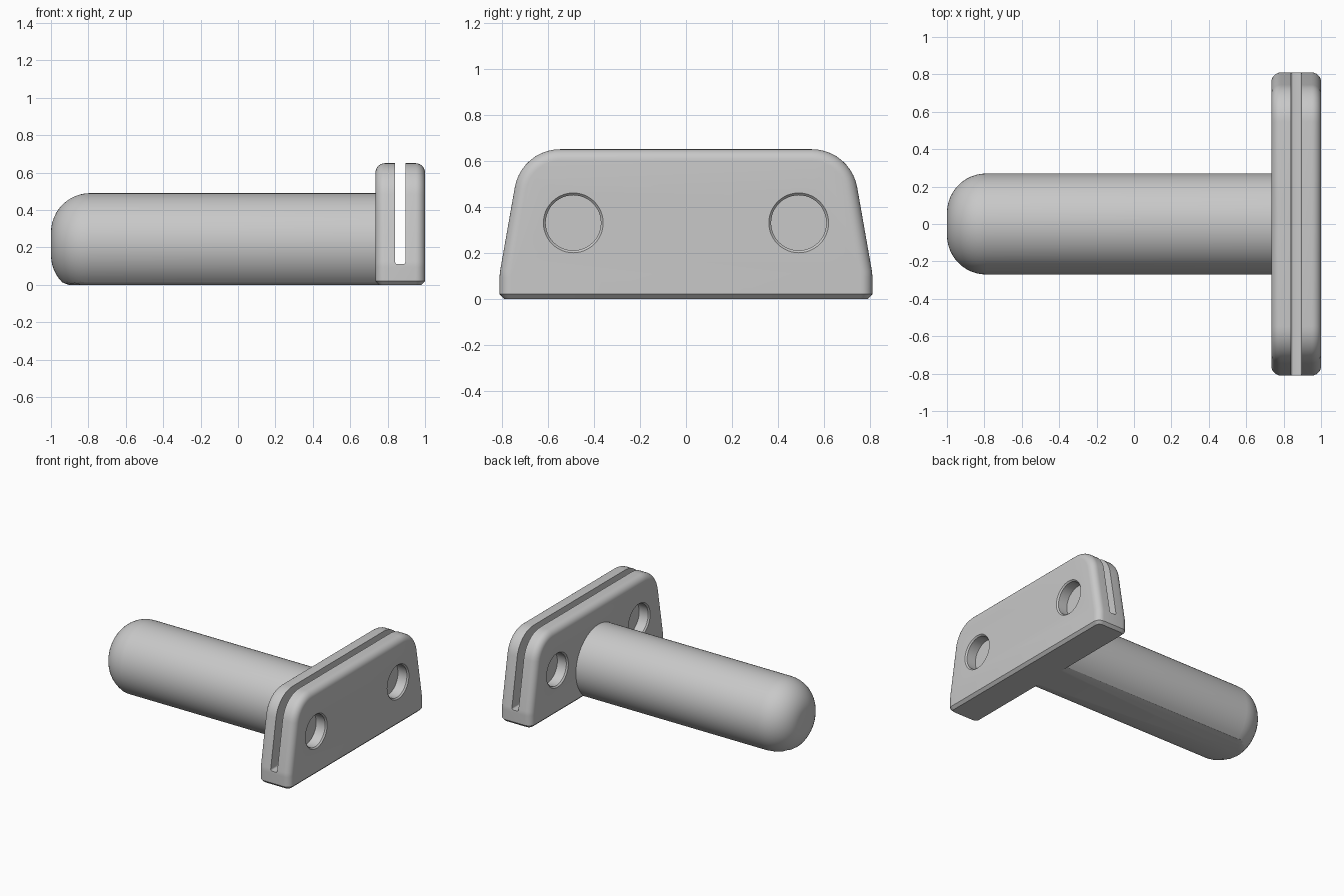
import bpy, bmesh, math
from mathutils import Vector

cube = bpy.data.objects.get("Cube")
if cube:
    bpy.data.objects.remove(cube, do_unlink=True)

grey = bpy.data.materials.new("light grey")
grey.use_nodes = True
grey.diffuse_color = (0.58, 0.58, 0.58, 1)
grey.node_tree.nodes["Principled BSDF"].inputs["Base Color"].default_value = grey.diffuse_color


def make_object(name, bm):
    bmesh.ops.recalc_face_normals(bm, faces=bm.faces)
    mesh = bpy.data.meshes.new(name)
    bm.to_mesh(mesh)
    bm.free()
    mesh.materials.append(grey)
    obj = bpy.data.objects.new(name, mesh)
    bpy.context.collection.objects.link(obj)
    return obj


def activate(obj):
    bpy.ops.object.select_all(action="DESELECT")
    obj.select_set(True)
    bpy.context.view_layer.objects.active = obj


def fillet(a, corner, b, radius, steps=10):
    """Points of an arc rounding the corner between a and b."""
    u, v = (a - corner).normalized(), (b - corner).normalized()
    half = u.angle(v) / 2
    centre = corner + (u + v).normalized() * radius / math.sin(half)
    tangent = radius / math.tan(half)
    start = (corner + u * tangent - centre).normalized()
    end = (corner + v * tangent - centre).normalized()
    return [centre + radius * start.slerp(end, i / steps) for i in range(steps + 1)]


def flatten_base(bm, chamfer):
    """Cut the part flat at z = 0 and chamfer the new rim."""
    geom = bm.verts[:] + bm.edges[:] + bm.faces[:]
    bmesh.ops.bisect_plane(bm, geom=geom, plane_co=(0, 0, 0), plane_no=(0, 0, 1),
                           clear_inner=True)
    rim = [e for e in bm.edges if e.is_boundary]
    bmesh.ops.contextual_create(bm, geom=rim)
    rim = [e for e in bm.edges if all(abs(v.co.z) < 1e-5 for v in e.verts)]
    bmesh.ops.bevel(bm, geom=rim, offset=chamfer, segments=1, affect="EDGES",
                    clamp_overlap=False)


def cut(target, cutter):
    cutter.hide_render = True
    mod = target.modifiers.new("cut", "BOOLEAN")
    mod.operation, mod.solver, mod.object = "DIFFERENCE", "EXACT", cutter
    activate(target)
    bpy.ops.object.modifier_apply(modifier=mod.name)
    bpy.data.objects.remove(cutter, do_unlink=True)


# Handle: round bar with a filleted tip and a flat underside
radius, axis_z, tip = 0.27, 0.22, 0.21
bm = bmesh.new()
path = [Vector((-1, 0, 0))]
for i in range(13):
    t = math.pi / 2 * i / 12
    path.append(Vector((-1 + tip - tip * math.cos(t), 0, radius - tip + tip * math.sin(t))))
path += [Vector((0.78, 0, radius)), Vector((0.78, 0, 0))]
verts = [bm.verts.new(p) for p in path]
edges = [bm.edges.new(pair) for pair in zip(verts, verts[1:])]
bmesh.ops.spin(bm, geom=verts + edges, cent=(0, 0, 0), axis=(1, 0, 0),
               angle=math.tau, steps=64)
bmesh.ops.remove_doubles(bm, verts=bm.verts, dist=1e-4)
bmesh.ops.translate(bm, verts=bm.verts, vec=(0, 0, axis_z))
flatten_base(bm, 0.02)
handle = make_object("handle", bm)

# Cross plate: tapered outline with rounded shoulders and rims
left, right = 0.735, 1.0
foot, hip = Vector((0.81, -0.3)), Vector((0.81, 0.11))
shoulder, crown = Vector((0.715, 0.65)), Vector((0, 0.65))
side = [foot] + fillet(foot, hip, shoulder, 0.2, 4) + fillet(hip, shoulder, crown, 0.2)
outline = side + [Vector((-p.x, p.y)) for p in reversed(side)]
bm = bmesh.new()
face = bm.faces.new([bm.verts.new((left, p.x, p.y)) for p in outline])
new = bmesh.ops.extrude_face_region(bm, geom=[face])["geom"]
bmesh.ops.translate(bm, verts=[g for g in new if isinstance(g, bmesh.types.BMVert)],
                    vec=(right - left, 0, 0))
bmesh.ops.recalc_face_normals(bm, faces=bm.faces)
rims = [e for e in bm.edges if abs(e.verts[0].co.x - e.verts[1].co.x) < 1e-5]
bmesh.ops.bevel(bm, geom=rims, offset=0.05, segments=7, profile=0.5,
                affect="EDGES", clamp_overlap=False)
flatten_base(bm, 0.02)
plate = make_object("cross_plate", bm)

# Slot running the whole width of the plate
bm = bmesh.new()
bmesh.ops.create_cube(bm, size=1)
bmesh.ops.scale(bm, vec=(0.055, 3, 1), verts=bm.verts)
bmesh.ops.translate(bm, vec=(0.8675, 0, 0.61), verts=bm.verts)
low = [e for e in bm.edges if all(v.co.z < 0.2 for v in e.verts)
       and abs(e.verts[0].co.y - e.verts[1].co.y) > 1]
bmesh.ops.bevel(bm, geom=low, offset=0.012, segments=4, profile=0.5, affect="EDGES")
cut(plate, make_object("slot_cutter", bm))

# Blind round recesses with chamfered mouths, two on each face
depth, sides = 0.085, 48
for mouth, inward in ((right, -1), (left, 1)):
    for y in (-0.49, 0.49):
        bm = bmesh.new()
        rings = []
        for d, r in ((-0.05, 0.13), (0, 0.13), (0.01, 0.12), (depth, 0.12)):
            ring = [bm.verts.new((mouth + inward * d, y + r * math.cos(a), 0.33 + r * math.sin(a)))
                    for a in (math.tau * i / sides for i in range(sides))]
            rings.append(ring)
        for a, b in zip(rings, rings[1:]):
            for i in range(sides):
                j = (i + 1) % sides
                bm.faces.new((a[i], a[j], b[j], b[i]))
        bm.faces.new(rings[0])
        bm.faces.new(rings[-1])
        cut(plate, make_object("recess_cutter", bm))

for obj in (handle, plate):
    activate(obj)
    bpy.ops.object.shade_smooth_by_angle(angle=math.radians(35))
